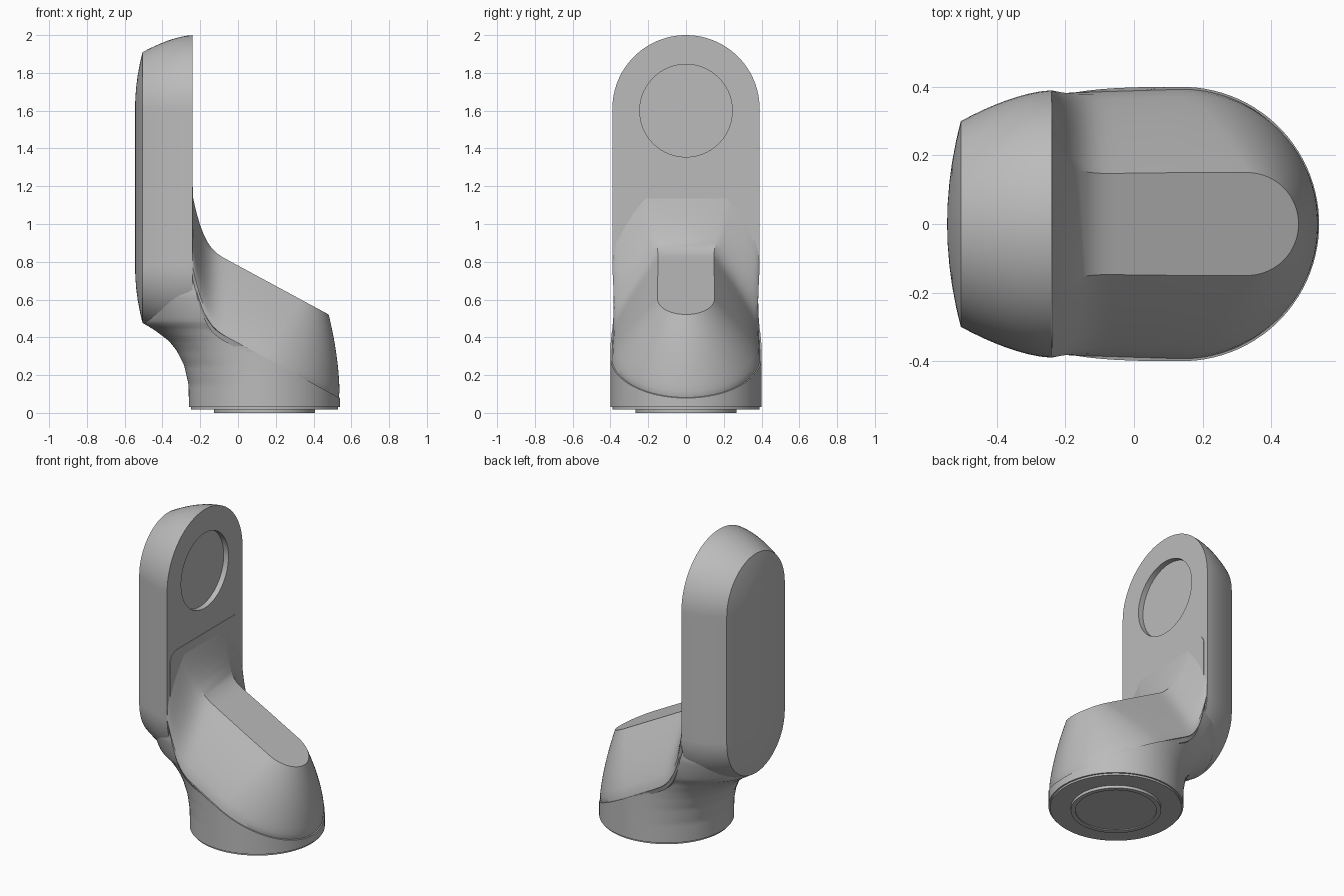
import bpy, bmesh
from math import sin, cos, pi, radians, atan2

cube = bpy.data.objects.get("Cube")
if cube:
    bpy.data.objects.remove(cube, do_unlink=True)

grey = bpy.data.materials.new("plain grey")
grey.use_nodes = True
colour = (0.5, 0.5, 0.5, 1)
grey.diffuse_color = colour
grey.node_tree.nodes["Principled BSDF"].inputs["Base Color"].default_value = colour

FACE = -0.24      # front plane of the upright
BASE = 0.14       # centre of the round foot


def lerp_table(table, v):
    for (a, p), (b, q) in zip(table, table[1:]):
        if v <= b:
            return p + (q - p) * max(0, v - a) / (b - a)
    return table[-1][1]


def loft(name, rings):
    """Skin mirrored, even-count rings and close both ends with strips."""
    bm = bmesh.new()
    rows = [[bm.verts.new(p) for p in ring] for ring in rings]
    n = len(rows[0])
    for a, b in zip(rows, rows[1:]):
        for i in range(n):
            j = (i + 1) % n
            bm.faces.new((a[i], a[j], b[j], b[i]))
    for row in (rows[0], rows[-1]):
        for i in range(n // 2 - 1):
            bm.faces.new((row[i], row[i + 1], row[n - 2 - i], row[n - 1 - i]))
    bmesh.ops.remove_doubles(bm, verts=bm.verts, dist=0.0002)
    bmesh.ops.recalc_face_normals(bm, faces=bm.faces)
    mesh = bpy.data.meshes.new(name)
    bm.to_mesh(mesh)
    bm.free()
    mesh.materials.append(grey)
    obj = bpy.data.objects.new(name, mesh)
    bpy.context.collection.objects.link(obj)
    bpy.ops.object.select_all(action='DESELECT')
    obj.select_set(True)
    bpy.context.view_layer.objects.active = obj
    bpy.ops.object.shade_smooth_by_angle(angle=radians(28))
    return obj


def mirrored(half):
    return half + [(x, -y, z) for x, y, z in reversed(half)]


# Upright: domed back, curved flank, flat front with a round recess
TOP, LOW = 1.61, 0.775


def stadium(x, r):
    steps = 20
    half = [(x, r * sin(pi / 2 * (i + .5) / steps), TOP + r * cos(pi / 2 * (i + .5) / steps))
            for i in range(steps)]
    half += [(x, r, TOP + (LOW - TOP) * i / steps) for i in range(steps + 1)]
    half += [(x, r * cos(pi / 2 * (i + .5) / steps), LOW - r * sin(pi / 2 * (i + .5) / steps))
             for i in range(steps)]
    return mirrored(half)


def recess(x, r):
    ring = []
    for _, y, z in stadium(x, 0.39):
        a = atan2(y, z - 1.6)
        ring.append((x, r * sin(a), 1.6 + r * cos(a)))
    return ring


rings = [stadium(-0.505 - 0.04 * (1 - k * k), 0.3 * k) for k in (0.02, 0.2, 0.4, 0.6, 0.8, 0.92, 1)]
for i in range(1, 9):
    k = i / 8
    rings.append(stadium(-0.505 + 0.265 * k, 0.39 - 0.09 * (1 - k) ** 1.6))
rings += [recess(FACE, 0.245), recess(FACE - 0.035, 0.245)]
loft("upright", rings)


# Seam height, rising in a fillet where it meets the upright
def fillet(x):
    return min(1, max(0, (-0.05 - x) / 0.19)) ** 3.5


def seam(x):
    return 9 if x < FACE else 0.37 - 0.54 * x + 0.24 * fillet(x)


# Lower body: round foot sweeping back into the upright
HEEL = [(0.03, -0.26), (0.15, -0.262), (0.25, -0.285), (0.33, -0.325),
        (0.38, -0.365), (0.43, -0.43), (0.475, -0.5), (0.775, -0.5)]


def foot_ring(z):
    count = 96
    reach = BASE - lerp_table(HEEL, z)
    power = 2 / lerp_table([(0.03, 2), (0.45, 2), (0.62, 3), (0.8, 3)], z)
    half = []
    for i in range(count // 2):
        t = 2 * pi * (i + .5) / count
        c, s = cos(t), sin(t)
        if c > 0:
            x, y = BASE + 0.4 * c, 0.4 * s
        else:
            x, y = BASE - reach * abs(c) ** power, 0.4 * s ** power
        half.append((x, y, min(z, seam(x))))
    return mirrored(half)


loft("lower_body", [foot_ring(0.03 + 0.745 * i / 44) for i in range(45)])


# Sloping cover: wide at the seam, narrowing to a flat ridge
def cover_ring(u, inset=0.0, drop=0.0):
    w = 0.397 - 0.247 * u ** 1.25 - inset
    tip = 0.538 - 0.058 * u * u - inset
    start, nose = FACE - 0.005, tip - w
    half = []
    for i in range(20):
        x = start + (nose - start) * (i / 20) ** 1.6
        y = w * (1 - 0.03 * max(0, BASE - x) / 0.38) * (1 + 0.5 * u * fillet(x))
        half.append((x, y))
    for i in range(24):
        a = pi / 2 * (i + .5) / 24
        half.append((nose + w * sin(a), w * cos(a)))
    return mirrored([(x, y, seam(max(x, FACE)) + 0.41 * u - drop) for x, y in half])


loft("sloping_cover", [cover_ring(0, 0.015, 0.03), cover_ring(0, 0.004)]
     + [cover_ring(i / 12) for i in range(1, 13)])


# Thin rounded panel behind the cover
def panel_ring(x):
    half = []
    for i in range(9):
        a = pi / 2 * i / 8
        half.append((x, 0.295 + 0.065 * sin(a), 1.13 + 0.065 * cos(a)))
    half.append((x, 0.36, 0.6))
    return mirrored(half)


loft("front_panel", [panel_ring(FACE - 0.004), panel_ring(FACE + 0.003)])


# Turned underside plate with a raised rim
def circle(r, z):
    return mirrored([(BASE + r * cos(pi * (i + .5) / 40), r * sin(pi * (i + .5) / 40), z)
                     for i in range(40)])


loft("foot_plate", [circle(r, z) for r, z in (
    (0.24, 0.006), (0.24, 0), (0.268, 0), (0.268, 0.018), (0.39, 0.018), (0.39, 0.035))])
